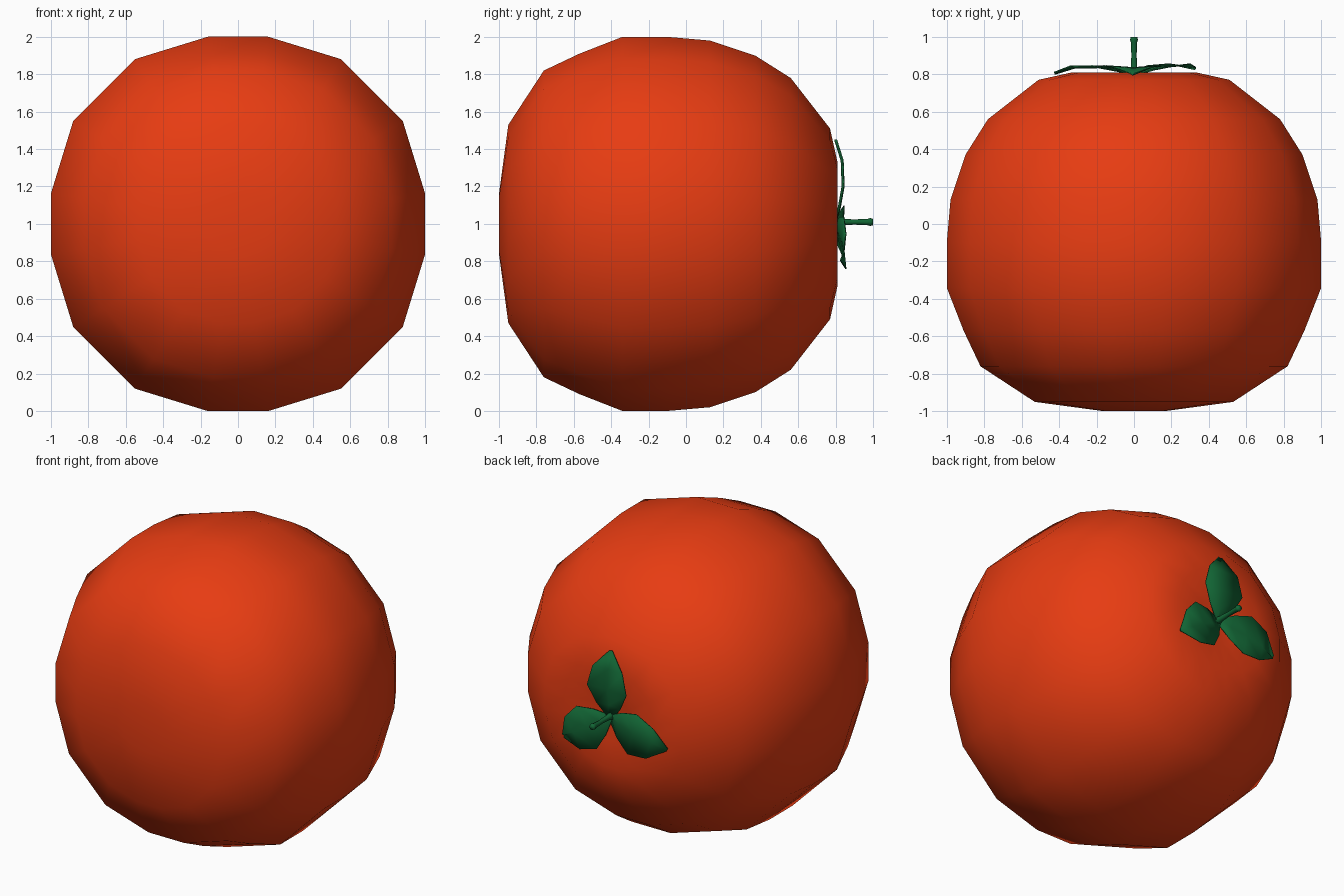
import bpy, bmesh, math
from mathutils import Vector

if "Cube" in bpy.data.objects:
    bpy.data.objects.remove(bpy.data.objects["Cube"])


def material(name, color):
    m = bpy.data.materials.new(name)
    m.diffuse_color = (*color, 1)
    m.use_nodes = True
    m.node_tree.nodes["Principled BSDF"].inputs["Base Color"].default_value = m.diffuse_color
    return m


RED = material("red_skin", (0.80, 0.045, 0.006))
GREEN = material("leaf_green", (0.006, 0.13, 0.035))


def make_object(name, bm, mat):
    bmesh.ops.recalc_face_normals(bm, faces=bm.faces)
    for f in bm.faces:
        f.smooth = True
    me = bpy.data.meshes.new(name)
    bm.to_mesh(me)
    bm.free()
    me.materials.append(mat)
    ob = bpy.data.objects.new(name, me)
    bpy.context.collection.objects.link(ob)
    return ob


def loft(name, section, profile, mat, z):
    """Scale an (x, z) section along y by profile (y, radius) rings."""
    bm = bmesh.new()
    rings = [[bm.verts.new((x * r, y, z + h * r)) for x, h in section] for y, r in profile]
    n = len(section)
    for a, b in zip(rings, rings[1:]):
        for i in range(n):
            j = (i + 1) % n
            bm.faces.new((a[i], a[j], b[j], b[i]))
    bm.faces.new(rings[0])
    bm.faces.new(rings[-1])
    return make_object(name, bm, mat)


# Fruit body: slightly squared 16-sided section, dimpled at the stem end
quarter = [(1, 0.16), (0.88, 0.55), (0.55, 0.88), (0.16, 1)]
section = []
for k in range(4):
    for x, h in quarter:
        for _ in range(k):
            x, h = -h, x
        section.append((x, h))
profile = [(-1.0, 0.16), (-0.95, 0.53), (-0.76, 0.82), (-0.57, 0.91), (-0.34, 1.0),
           (-0.10, 1.0), (0.13, 0.98), (0.37, 0.90), (0.56, 0.78), (0.77, 0.51),
           (0.81, 0.33), (0.80, 0.15), (0.78, 0.03)]
loft("fruit_body", section, profile, RED, 1.0)

# Stem: thin eight-sided stalk with a flared base and tip
circle = [(math.cos(i * math.pi / 4), math.sin(i * math.pi / 4)) for i in range(8)]
stem = loft("stem", circle, [(0.77, 0.035), (0.82, 0.018), (0.90, 0.014), (0.97, 0.017),
                             (0.985, 0.021), (1.0, 0.017)], GREEN, 1.01)


# Leaves: three arched sheets, given as (angle, length, tip y)
def leaf(name, angle, length, tip_y):
    bm = bmesh.new()
    out = Vector((math.cos(angle), 0, math.sin(angle)))
    side = Vector((-math.sin(angle), 0, math.cos(angle)))
    rows = []
    for t, w, y in [(0, 0.02, 0.80), (0.2, 0.09, 0.825), (0.45, 0.145, 0.845),
                    (0.75, 0.11, (0.855 + tip_y) / 2 + 0.01), (1, 0.012, tip_y)]:
        centre = Vector((0, y, 1.0)) + out * (t * length)
        rows.append([bm.verts.new(centre + side * (s * w) + Vector((0, -0.01 * (1 - abs(s)), 0)))
                     for s in (-1, 0, 1)])
    for a, b in zip(rows, rows[1:]):
        for i in range(2):
            bm.faces.new((a[i], a[i + 1], b[i + 1], b[i]))
    ob = make_object(name, bm, GREEN)
    mod = ob.modifiers.new("thickness", 'SOLIDIFY')
    mod.thickness = 0.006
    mod.offset = 0


leaf("leaf_upper", math.radians(91), 0.45, 0.805)
leaf("leaf_left", math.radians(193), 0.435, 0.81)
leaf("leaf_right", math.radians(-31), 0.38, 0.835)
